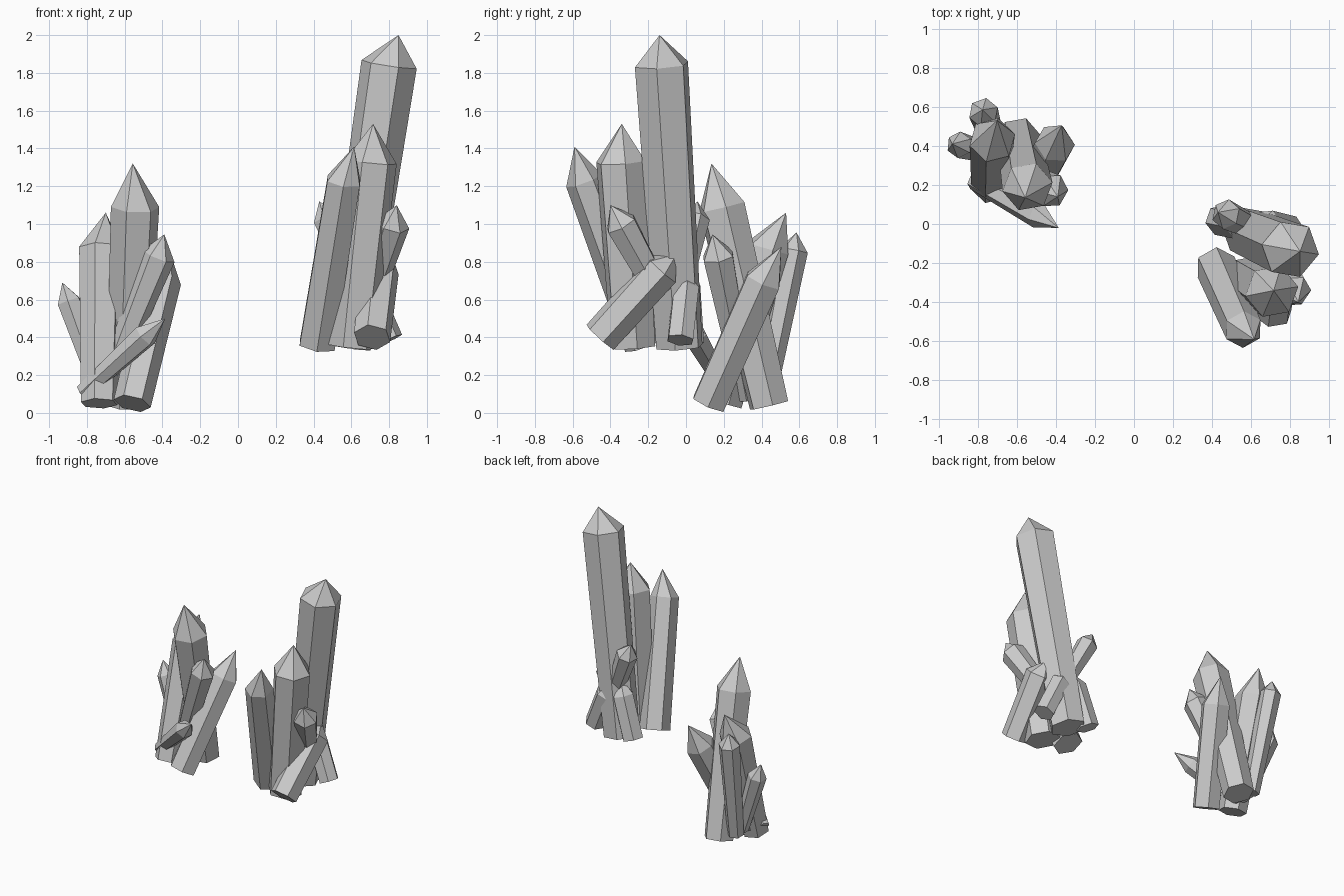
import bpy, bmesh, math
from mathutils import Vector

UP = Vector((0, 0, 1))


def crystal(name, base, shoulder, apex, r_base, r_top, roll):
    """Six-sided tapered prism capped by a pyramid."""
    base, shoulder, apex = Vector(base), Vector(shoulder), Vector(apex)
    rot = UP.rotation_difference((shoulder - base).normalized())
    bm = bmesh.new()

    def ring(centre, r):
        angles = [math.radians(roll + 60 * i) for i in range(6)]
        return [bm.verts.new(centre + rot @ Vector((r * math.cos(a), r * math.sin(a), 0)))
                for a in angles]

    low, high, tip = ring(base, r_base), ring(shoulder, r_top), bm.verts.new(apex)
    bm.faces.new(low[::-1])
    for i in range(6):
        j = (i + 1) % 6
        bm.faces.new((low[i], low[j], high[j], high[i]))
        bm.faces.new((high[i], high[j], tip))
    mesh = bpy.data.meshes.new(name)
    bm.to_mesh(mesh)
    bm.free()
    bpy.context.collection.objects.link(bpy.data.objects.new(name, mesh))


# Tall cluster on the right: base, shoulder, apex, radii, roll
tall = [
    ((.575, -.035, .35), (.80, -.13, 1.845), (.85, -.14, 2.0), .13, .15, 50),
    ((.60, -.28, .35), (.705, -.345, 1.33), (.715, -.34, 1.53), .125, .138, 10),
    ((.42, -.22, .36), (.56, -.54, 1.23), (.615, -.59, 1.41), .108, .1, 30),
    ((.73, -.19, .72), (.82, -.345, 1.0), (.84, -.40, 1.10), .075, .09, 0),
    ((.71, -.455, .40), (.75, -.13, .76), (.75, -.05, .84), .1, .105, 15),
    ((.62, -.02, .70), (.47, .05, 1.03), (.43, .06, 1.12), .06, .078, 20),
    ((.80, -.03, .385), (.68, .0, .66), (.63, .0, .76), .075, .075, 5),
    ((.44, .02, .375), (.54, .0, .68), (.58, -.02, .8), .08, .08, 10),
]
# Short cluster on the left
short = [
    ((-.59, .44, .04), (-.545, .19, 1.09), (-.557, .135, 1.32), .11, .13, 10),
    ((-.735, .2, .05), (-.725, .43, .87), (-.70, .53, 1.06), .1, .12, 15),
    ((-.72, .32, .08), (-.42, .17, .83), (-.39, .14, .945), .055, .09, 0),
    ((-.56, .12, .05), (-.405, .41, .70), (-.37, .505, .88), .1, .105, 0),
    ((-.73, .36, .12), (-.895, .405, .59), (-.93, .41, .69), .05, .068, 25),
    ((-.82, .22, .11), (-.49, .045, .41), (-.385, -.02, .5), .045, .068, 10),
    ((-.72, .42, .1), (-.77, .57, .86), (-.775, .585, .955), .06, .077, 20),
]
for label, group in (("tall_cluster", tall), ("short_cluster", short)):
    for n, spec in enumerate(group, 1):
        crystal(f"{label}_crystal_{n}", *spec)
